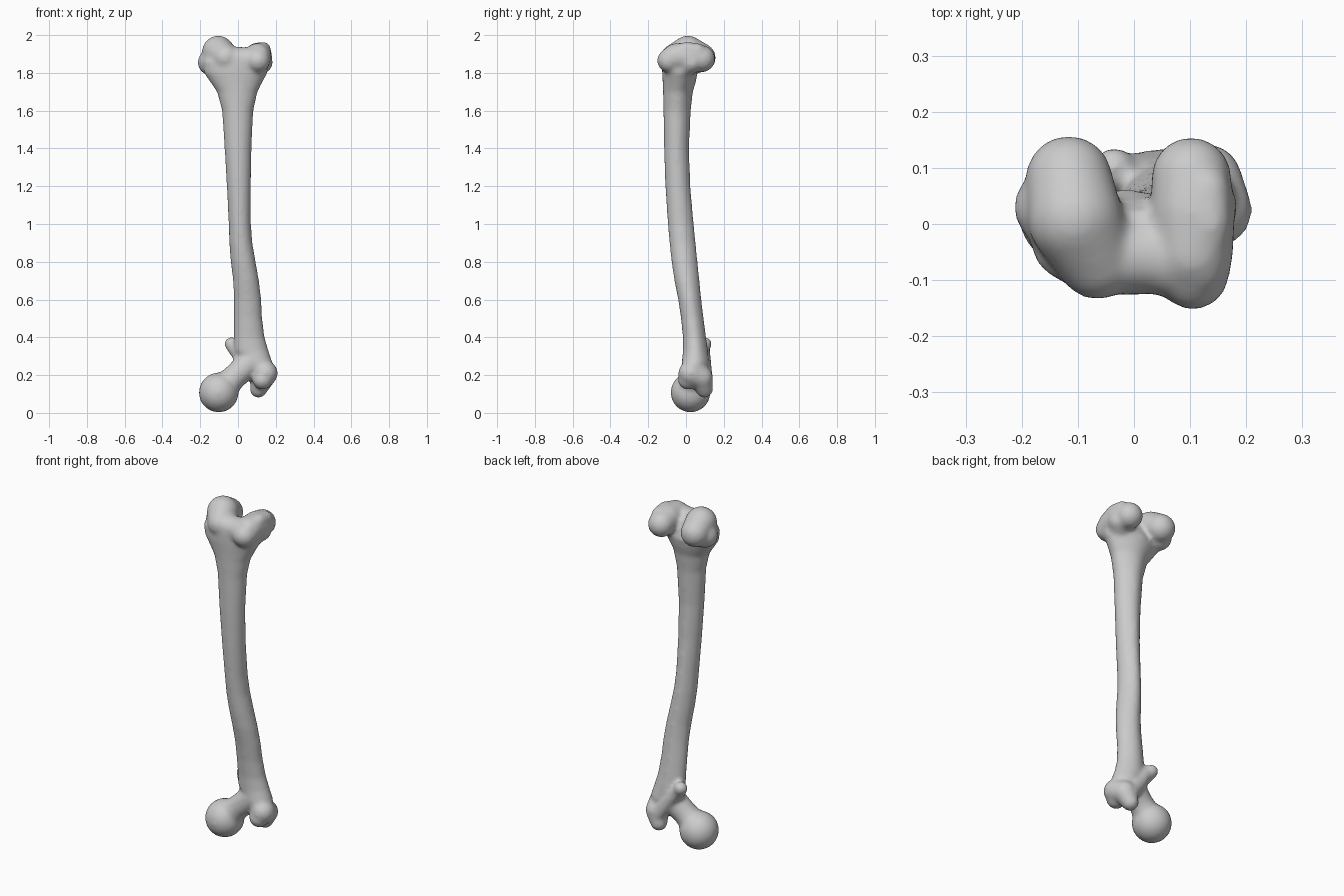
import bpy
import bmesh
import math
from mathutils import Matrix, Vector

default_cube = bpy.data.objects.get("Cube")
if default_cube:
    bpy.data.objects.remove(default_cube, do_unlink=True)

SIDES = 28
SWELL = 0.003  # makes up for the volume lost when the surface is relaxed


def loft(bm, sections):
    """Closed tube through rings given as (z, x_min, x_max, y_min, y_max)."""
    rings = []
    for z, x_min, x_max, y_min, y_max in sections:
        centre = Vector(((x_min + x_max) / 2, (y_min + y_max) / 2, z))
        half_x = (x_max - x_min) / 2 + SWELL / 2
        half_y = (y_max - y_min) / 2 + SWELL / 2
        ring = []
        for i in range(SIDES):
            angle = math.tau * i / SIDES
            back = max(0, math.sin(angle))
            # The rear narrows toward a long ridge
            pinch = 1 - 0.22 * back * back
            offset = Vector((half_x * math.cos(angle) * pinch, half_y * math.sin(angle), 0))
            ring.append(bm.verts.new(centre + offset))
        rings.append(ring)
    for low, high in zip(rings, rings[1:]):
        for i in range(SIDES):
            j = (i + 1) % SIDES
            bm.faces.new((low[i], low[j], high[j], high[i]))
    bm.faces.new(list(reversed(rings[0])))
    bm.faces.new(rings[-1])


def ball(bm, centre, radius):
    bmesh.ops.create_icosphere(bm, subdivisions=3, radius=radius + SWELL,
                               matrix=Matrix.Translation(centre))


def lobe(bm, *stations):
    """Rounded mass swept through balls given as (x, y, z, radius)."""
    ball(bm, stations[0][:3], stations[0][3])
    for start, end in zip(stations, stations[1:]):
        a, b = Vector(start), Vector(end)
        span = (b.to_3d() - a.to_3d()).length
        steps = max(1, math.ceil(span / 0.012))
        for k in range(1, steps + 1):
            p = a.lerp(b, k / steps)
            ball(bm, p.to_3d(), p.w)


bm = bmesh.new()

# Bowed shaft, flaring at both ends
loft(bm, [
    (0.22, 0.06, 0.18, -0.02, 0.11),
    (0.27, 0.02, 0.18, -0.02, 0.12),
    (0.33, -0.02, 0.16, -0.015, 0.115),
    (0.4, -0.02, 0.14, -0.015, 0.105),
    (0.5, -0.02, 0.127, -0.025, 0.092),
    (0.6, -0.02, 0.122, -0.04, 0.08),
    (0.7, -0.025, 0.11, -0.06, 0.07),
    (0.8, -0.037, 0.092, -0.075, 0.06),
    (0.9, -0.045, 0.075, -0.086, 0.05),
    (1, -0.048, 0.067, -0.095, 0.04),
    (1.2, -0.058, 0.067, -0.108, 0.022),
    (1.4, -0.07, 0.07, -0.115, 0.015),
    (1.6, -0.083, 0.08, -0.118, 0.024),
    (1.7, -0.11, 0.102, -0.12, 0.035),
    (1.75, -0.145, 0.128, -0.122, 0.05),
    (1.8, -0.18, 0.155, -0.125, 0.06),
    (1.86, -0.18, 0.16, -0.125, 0.04),
    (1.9, -0.12, 0.12, -0.1, 0.02),
])

# Ball head and slanting neck
ball(bm, (-0.102, 0.024, 0.108), 0.103)
lobe(bm, (-0.09, 0.025, 0.12, 0.075), (-0.02, 0.035, 0.19, 0.063), (0.07, 0.05, 0.27, 0.07))

# Large outer knob with its hooked tip
lobe(bm, (0.145, 0.025, 0.21, 0.063), (0.13, 0.08, 0.185, 0.06), (0.108, 0.097, 0.125, 0.043))
lobe(bm, (0.145, 0.03, 0.21, 0.06), (0.13, 0.01, 0.175, 0.05))

# Small inner knob and the crest joining both knobs
lobe(bm, (0.01, 0.07, 0.31, 0.04), (-0.036, 0.1, 0.365, 0.034))
lobe(bm, (0, 0.09, 0.33, 0.035), (0.05, 0.095, 0.26, 0.037), (0.11, 0.095, 0.18, 0.045))

# Inner condyle with its side bulge
lobe(bm, (-0.065, -0.062, 1.88, 0.07), (-0.105, 0.01, 1.912, 0.083), (-0.116, 0.08, 1.88, 0.075))
lobe(bm, (-0.1, -0.01, 1.86, 0.08), (-0.145, 0.03, 1.855, 0.066))

# Outer condyle with its side bulge
lobe(bm, (0.105, -0.088, 1.865, 0.062), (0.105, -0.05, 1.885, 0.07),
     (0.105, 0.02, 1.885, 0.073), (0.102, 0.083, 1.875, 0.069))
lobe(bm, (0.12, -0.08, 1.9, 0.04), (0.135, 0, 1.925, 0.036), (0.13, 0.06, 1.915, 0.04))
lobe(bm, (0.1, 0, 1.84, 0.06), (0.13, 0.03, 1.855, 0.052))

# Shallow groove surface bridging the condyles in front
lobe(bm, (-0.05, -0.058, 1.872, 0.066), (0.03, -0.055, 1.868, 0.066), (0.1, -0.07, 1.87, 0.066))

mesh = bpy.data.meshes.new("thigh_bone")
bm.to_mesh(mesh)
bm.free()
bone = bpy.data.objects.new("thigh_bone", mesh)
bpy.context.collection.objects.link(bone)

# Fuse all masses into one smooth skin
remesh = bone.modifiers.new("fuse", "REMESH")
remesh.mode = "VOXEL"
remesh.voxel_size = 0.01
remesh.use_smooth_shade = True
relax = bone.modifiers.new("relax", "SMOOTH")
relax.factor = 0.5
relax.iterations = 10

# Plain grey bone
grey = bpy.data.materials.new("bone_grey")
grey.use_nodes = True
colour = (0.6, 0.6, 0.6, 1)
grey.diffuse_color = colour
shader = grey.node_tree.nodes["Principled BSDF"]
shader.inputs["Base Color"].default_value = colour
shader.inputs["Roughness"].default_value = 0.6
mesh.materials.append(grey)
